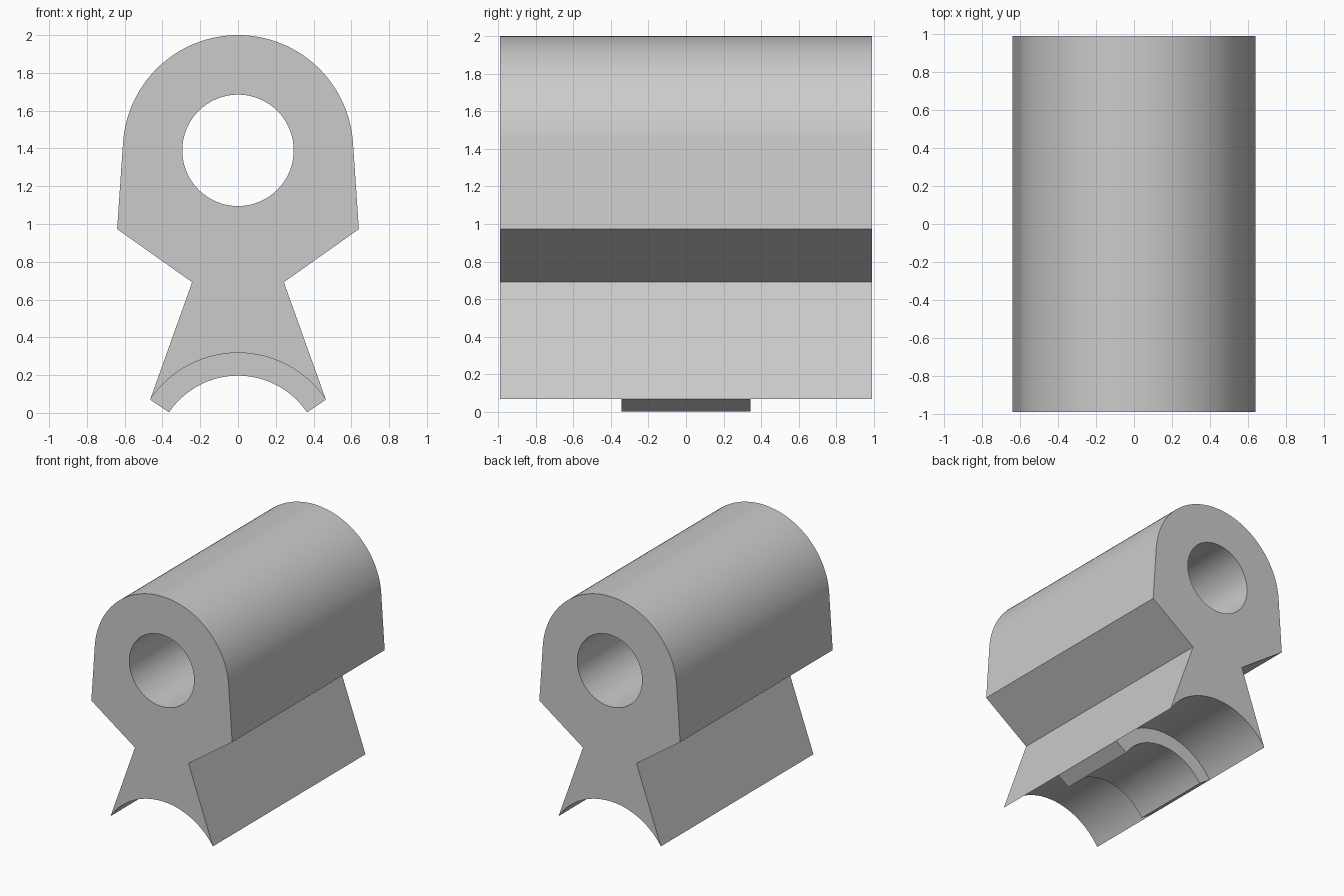
import bpy, bmesh
from math import sin, cos, radians, atan2, hypot

cube = bpy.data.objects.get("Cube")
if cube:
    bpy.data.objects.remove(cube, do_unlink=True)

grey = bpy.data.materials.new("plain grey")
grey.use_nodes = True
colour = (0.6, 0.6, 0.6, 1)
grey.diffuse_color = colour
grey.node_tree.nodes["Principled BSDF"].inputs["Base Color"].default_value = colour


def arc(cz, r, start, end, n):
    """Points on an arc in the x-z plane, angles in degrees from +x."""
    angles = [radians(start + (end - start) * i / n) for i in range(n + 1)]
    return [(r * cos(a), cz + r * sin(a)) for a in angles]


def extrude_profile(name, loops, half_length):
    """Fill closed x-z loops (outline, then holes) and extrude along y."""
    bm = bmesh.new()
    edges = []
    for loop in loops:
        verts = [bm.verts.new((x, -half_length, z)) for x, z in loop]
        edges += [bm.edges.new((v, verts[i - 1])) for i, v in enumerate(verts)]
    bmesh.ops.triangle_fill(bm, edges=edges, use_beauty=True, use_dissolve=False)
    made = bmesh.ops.extrude_face_region(bm, geom=bm.faces[:])["geom"]
    moved = [g for g in made if isinstance(g, bmesh.types.BMVert)]
    bmesh.ops.translate(bm, verts=moved, vec=(0, 2 * half_length, 0))
    bmesh.ops.recalc_face_normals(bm, faces=bm.faces[:])
    mesh = bpy.data.meshes.new(name)
    bm.to_mesh(mesh)
    bm.free()
    mesh.materials.append(grey)
    obj = bpy.data.objects.new(name, mesh)
    bpy.context.collection.objects.link(obj)
    bpy.ops.object.select_all(action="DESELECT")
    obj.select_set(True)
    bpy.context.view_layer.objects.active = obj
    bpy.ops.object.shade_smooth_by_angle(angle=radians(25))
    return obj


# Shared centres: the upper bore and the saddle under the foot
bore_z, saddle_z = 1.39, -0.243
saddle_r, pad_r = 0.56, 0.44
foot = (0.465, 0.07)
spread = atan2(foot[1] - saddle_z, foot[0]) * 180 / 3.14159265
saddle_r = hypot(foot[0], foot[1] - saddle_z)

# Body: rounded head, flared shoulders, narrow waist, saddle foot
side = [(0.64, 0.973), (0.243, 0.692)]
outline = arc(bore_z, 0.61, 3.8, 176.2, 64)
outline += [(-x, z) for x, z in side]
outline += arc(saddle_z, saddle_r, 180 - spread, spread, 48)
outline += reversed(side)
bore = arc(bore_z, 0.295, 0, 360, 64)[:-1]
extrude_profile("bored_body", [outline, bore], 0.99)

# Curved pad in the middle of the saddle
pad = arc(saddle_z, saddle_r, spread, 180 - spread, 48)
pad += arc(saddle_z, pad_r, 180 - spread, spread, 48)
extrude_profile("saddle_pad", [pad], 0.343)
